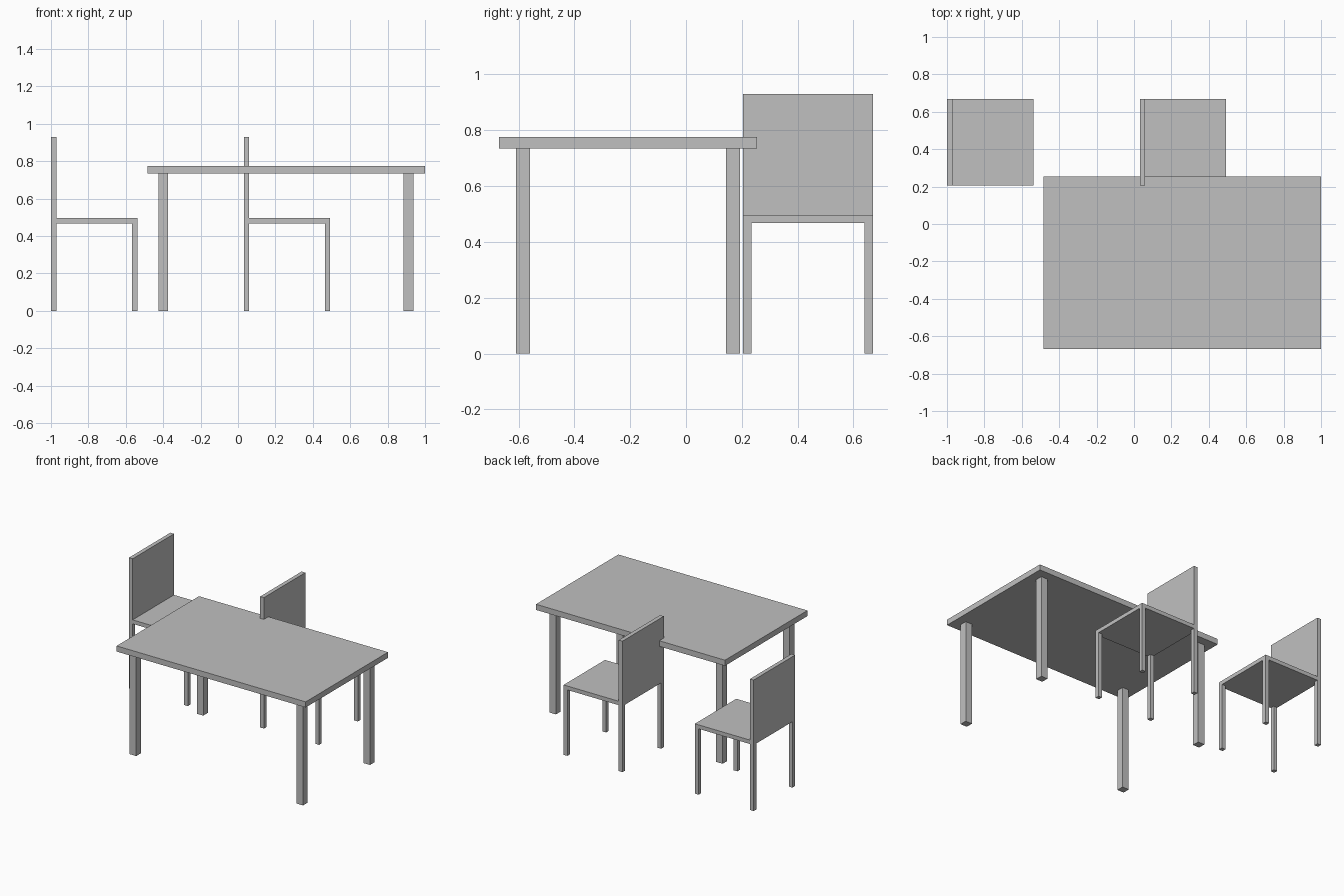
import bpy

cube = bpy.data.objects.get("Cube")
if cube:
    bpy.data.objects.remove(cube, do_unlink=True)

# Single grey finish
GREY = (0.527, 0.527, 0.527, 1.0)
grey = bpy.data.materials.new("plain_grey")
grey.use_nodes = True
grey.diffuse_color = GREY
grey.node_tree.nodes["Principled BSDF"].inputs["Base Color"].default_value = GREY


def box(name, x, y, z):
    """Box spanning the given (low, high) ranges."""
    spans = (x, y, z)
    bpy.ops.mesh.primitive_cube_add(size=1, location=[(a + b) / 2 for a, b in spans])
    obj = bpy.context.object
    obj.name = name
    obj.scale = [b - a for a, b in spans]
    bpy.ops.object.transform_apply(location=False, rotation=False, scale=True)
    obj.data.materials.append(grey)
    return obj


def legs(prefix, x, y, top, thick):
    """Four square legs in the corners of a rectangle."""
    for x_name, x0 in (("right", x[0]), ("left", x[1] - thick)):
        for y_name, y0 in (("front", y[0]), ("back", y[1] - thick)):
            box(f"{prefix}_leg_{y_name}_{x_name}",
                (x0, x0 + thick), (y0, y0 + thick), (0, top))


def chair(prefix, x0):
    """Chair facing +x, its backrest starting at x0."""
    thick, width = 0.029, 0.462
    x, y = (x0, x0 + width), (0.205, 0.669)
    seat_low, seat_top = 0.468, 0.496
    legs(prefix, x, y, seat_low, thick)
    box(prefix + "_seat", (x0 + thick, x[1]), y, (seat_low, seat_top))
    box(prefix + "_backrest", (x0, x0 + thick), y, (seat_low, 0.93))


# Table
box("table_top", (-0.485, 1.0), (-0.669, 0.255), (0.735, 0.775))
legs("table", (-0.424, 0.937), (-0.609, 0.194), 0.735, 0.051)

# Two matching chairs
chair("outer_chair", -1.0)
chair("inner_chair", 0.031)
